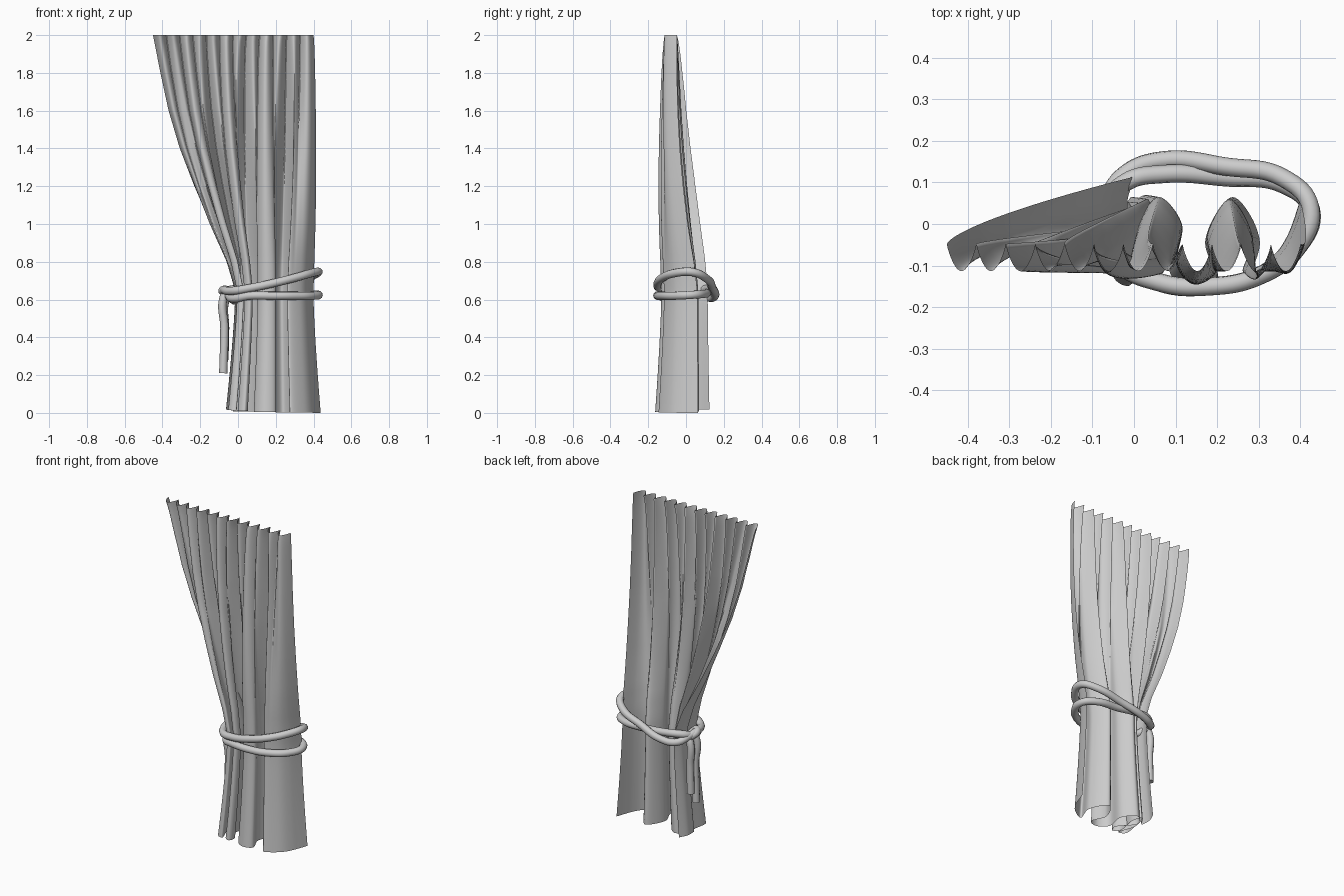
import bpy, math
from mathutils import Vector

if "Cube" in bpy.data.objects:
    bpy.data.objects.remove(bpy.data.objects["Cube"])

# Gathered cross-section of the cloth, from right edge to left edge (x, y)
FOLDS = [Vector(p) for p in [
    (.40, .06), (.37, -.025), (.33, -.08), (.262, -.115), (.285, -.03), (.23, .06),
    (.175, -.03), (.20, -.11), (.15, -.13), (.105, -.09), (.115, 0), (.06, .065),
    (.015, 0), (.075, -.08), (.065, -.12), (.035, -.09), (.05, 0), (.03, .06),
    (.005, -.03), (.03, -.115), (-.005, -.10), (.005, -.02), (.02, .05), (-.01, 0),
    (-.015, .06), (.005, .115)]]
# Which of the 12 top pleats each fold index lines up with
PLEAT_KEYS = [(0, 0), (5, 2), (11, 5), (17, 8), (25, 12)]
# Amount gathered at each height
GATHER = [(0, 1), (.65, 1), (.8, .89), (1, .67), (1.2, .48), (1.4, .31),
          (1.6, .18), (1.8, .085), (2, 0)]


def lerp_table(table, t):
    for (a, va), (b, vb) in zip(table, table[1:]):
        if t <= b:
            return va + (vb - va) * (t - a) / (b - a)
    return table[-1][1]


def fold_point(t):
    i = min(int(t), len(FOLDS) - 2)
    f = t - i
    p0, p1, p2, p3 = [FOLDS[max(0, min(len(FOLDS) - 1, i + k))] for k in (-1, 0, 1, 2)]
    return 0.5 * (2 * p1 + (p2 - p0) * f + (2 * p0 - 5 * p1 + 4 * p2 - p3) * f ** 2
                  + (3 * p1 - p0 - 3 * p2 + p3) * f ** 3)


# Curtain: pleated at the top, pulled into deep folds at the tie, flared at the hem
NU, NV = 300, 60
verts, faces = [], []
for j in range(NV + 1):
    for i in range(NU + 1):
        t = (len(FOLDS) - 1) * i / NU
        p = lerp_table(PLEAT_KEYS, t)
        h = .018 * p / 12
        z = h + (2 - h) * j / NV
        w = lerp_table(GATHER, z)
        w2 = w ** .7
        g = fold_point(t)
        base_x = .39 - .39 * p / 12
        top_x = .40 - .85 * p / 12
        x = top_x + (base_x - top_x) * w + (g.x - base_x) * w2
        scallop = -.048 - .065 * abs(math.sin(math.pi * p)) ** .8
        bulge = w2 * (1 - w2) * (1 - p / 12)
        y = scallop * (1 - w2) + g.y * w2 - .13 * bulge
        x += .05 * bulge
        flare = (max(0, .6 - z) / .6) ** 1.3
        x += (x - .19) * (.18 if x > .19 else .24) * flare
        y *= 1 + .25 * flare if y < 0 else 1 + .08 * flare
        verts.append((x, y, z))
for j in range(NV):
    for i in range(NU):
        a = j * (NU + 1) + i
        faces.append((a + 1, a, a + NU + 1, a + NU + 2))
mesh = bpy.data.meshes.new("curtain")
mesh.from_pydata(verts, [], faces)
mesh.polygons.foreach_set("use_smooth", [True] * len(faces))
curtain = bpy.data.objects.new("curtain", mesh)
bpy.context.collection.objects.link(curtain)


# Round rope through a few points
def rope(name, pts, radius=.022, closed=False):
    cu = bpy.data.curves.new(name, 'CURVE')
    cu.dimensions = '3D'
    cu.bevel_depth = radius
    cu.bevel_resolution = 3
    cu.use_fill_caps = True
    cu.resolution_u = 8
    s = cu.splines.new('BEZIER')
    s.bezier_points.add(len(pts) - 1)
    for bp, co in zip(s.bezier_points, pts):
        bp.co = co
        bp.handle_left_type = bp.handle_right_type = 'AUTO'
    s.use_cyclic_u = closed
    ob = bpy.data.objects.new(name, cu)
    bpy.context.collection.objects.link(ob)
    return ob


# Tie-back: two strands round the curtain, meeting in a knot on the left
rope("tie_upper_strand", [
    (-.075, .0, .65), (-.04, -.09, .645), (.06, -.14, .66), (.18, -.15, .685),
    (.30, -.125, .715), (.39, -.06, .74), (.425, .035, .745), (.36, .11, .71),
    (.22, .138, .665), (.07, .153, .62), (-.02, .12, .61), (-.065, .05, .64)], closed=True)
rope("tie_lower_strand", [
    (-.05, .0, .62), (-.02, -.09, .605), (.06, -.14, .62), (.18, -.15, .62),
    (.30, -.125, .62), (.39, -.06, .62), (.425, .035, .625), (.36, .095, .63),
    (.22, .112, .635), (.07, .12, .65), (-.02, .10, .655), (-.06, .05, .64)], closed=True)

# Knot and hanging tails
rope("knot", [(-.082, .02, .645), (-.06, -.02, .65), (-.02, -.03, .615),
              (-.02, .02, .595), (-.05, .05, .62)], closed=True)
rope("tail_long", [(-.05, .02, .645), (-.076, .01, .61), (-.072, .01, .45), (-.078, .01, .21)])
rope("tail_short", [(-.04, .05, .635), (-.068, .055, .59), (-.068, .055, .45), (-.072, .055, .28)])
